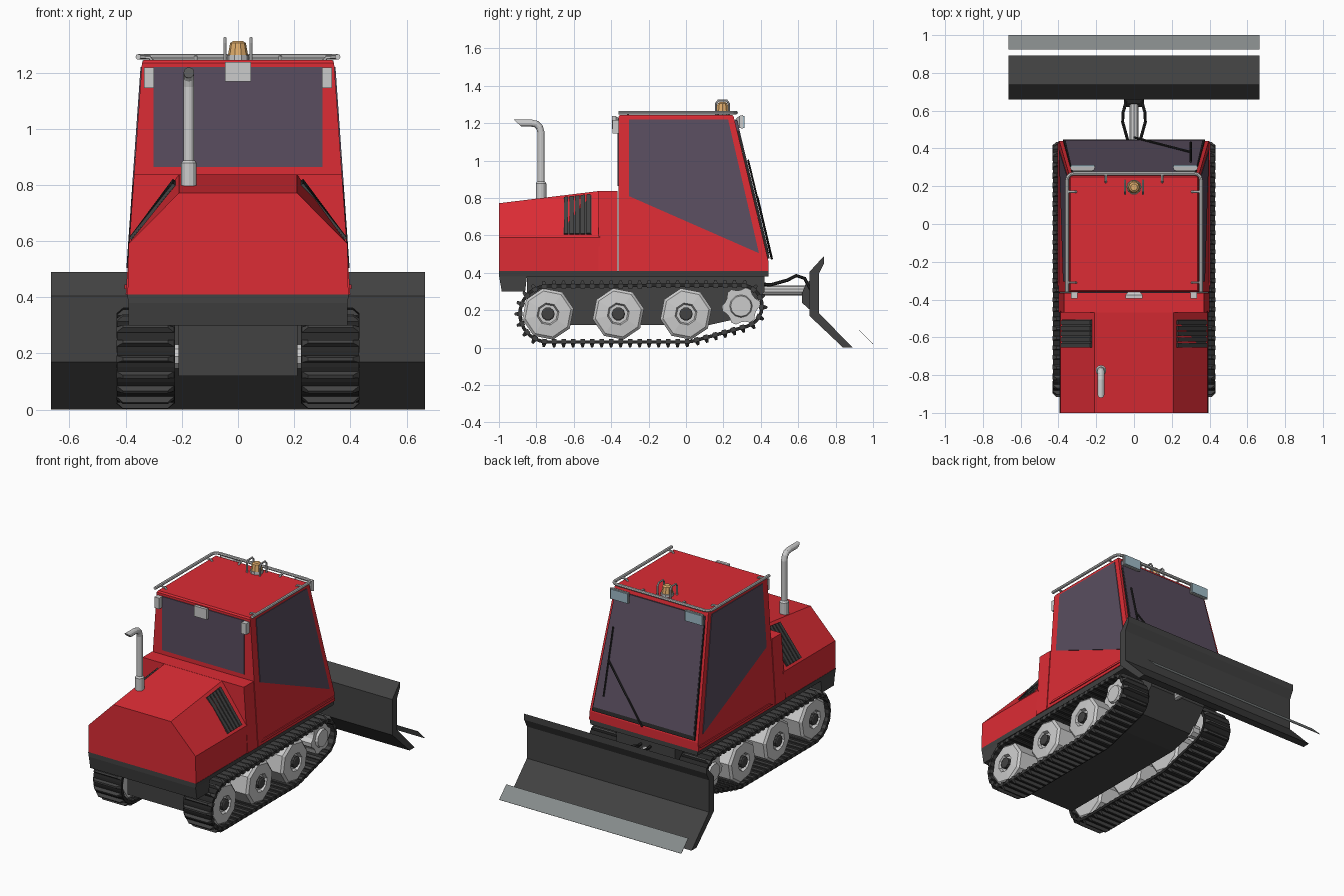
import bpy, bmesh
from math import pi, cos, sin
from mathutils import Vector as V

if "Cube" in bpy.data.objects:
    bpy.data.objects.remove(bpy.data.objects["Cube"])


def material(name, r, g, b):
    m = bpy.data.materials.new(name)
    m.diffuse_color = (r, g, b, 1)
    m.use_nodes = True
    m.node_tree.nodes["Principled BSDF"].inputs["Base Color"].default_value = m.diffuse_color
    return m


RED = material("red_paint", 0.72, 0.025, 0.035)
GLASS = material("tinted_glass", 0.10, 0.075, 0.115)
DARK = material("dark_steel", 0.055, 0.055, 0.055)
BLACK = material("rubber", 0.02, 0.02, 0.02)
STEEL = material("worn_steel", 0.24, 0.26, 0.26)
AMBER = material("amber", 0.75, 0.42, 0.15)
LENS = material("lens", 0.35, 0.5, 0.58)


def loft(name, solids, mat=None, closed=False):
    """Each solid is a list of equal-length point rings, skinned and capped."""
    bm = bmesh.new()
    for rings in solids:
        vs = [[bm.verts.new(p) for p in ring] for ring in rings]
        n = len(vs[0])
        pairs = list(zip(vs, vs[1:])) + ([(vs[-1], vs[0])] if closed else [])
        for a, b in pairs:
            for i in range(n):
                j = (i + 1) % n
                bm.faces.new((a[i], a[j], b[j], b[i]))
        if not closed:
            bm.faces.new(vs[0])
            bm.faces.new(vs[-1])
    bmesh.ops.recalc_face_normals(bm, faces=bm.faces)
    me = bpy.data.meshes.new(name)
    bm.to_mesh(me)
    bm.free()
    if mat:
        me.materials.append(mat)
    ob = bpy.data.objects.new(name, me)
    bpy.context.collection.objects.link(ob)
    return ob


def prism(pts, x0, x1):
    return [[(x, y, z) for y, z in pts] for x in (x0, x1)]


def level(z, x, y0, y1):
    return [(-x, y0, z), (x, y0, z), (x, y1, z), (-x, y1, z)]


def box(cx, cy, cz, sx, sy, sz):
    return [[(cx + a * sx / 2, cy + b * sy / 2, cz + c * sz / 2)
             for a, b in ((-1, -1), (1, -1), (1, 1), (-1, 1))] for c in (-1, 1)]


def slab(pts, off):
    return [[V(p) for p in pts], [V(p) + V(off) for p in pts]]


def lathe_x(profile, y, z, n, s=1, turn=0.0):
    return [[(s * x, y + r * cos(2 * pi * i / n + turn), z + r * sin(2 * pi * i / n + turn))
             for i in range(n)] for r, x in profile]


def lathe_z(profile, x, y, n):
    return [[(x + r * cos(2 * pi * i / n), y + r * sin(2 * pi * i / n), z)
             for i in range(n)] for r, z in profile]


def tube(pts, r, ref=(1, 0, 0), n=8):
    pts, rings = [V(p) for p in pts], []
    for i, p in enumerate(pts):
        t = (pts[min(i + 1, len(pts) - 1)] - pts[max(i - 1, 0)]).normalized()
        u = t.cross(V(ref)).normalized()
        w = t.cross(u)
        rings.append([p + r * (cos(2 * pi * k / n) * u + sin(2 * pi * k / n) * w) for k in range(n)])
    return rings


# Chassis: skirt, front crossbox and belly hull
loft("skirt", [[level(0.38, .39, -1, .44), level(0.41, .395, -1, .44)]], DARK)
loft("front_crossbox", [prism([(-1, .385), (-.985, .3), (-.86, .3), (-.85, .385)], -.39, .39)], DARK)
loft("belly_hull", [prism([(-.85, .385), (-.85, .12), (.12, .12), (.3, .16), (.42, .3), (.42, .385)], -.212, .212)], DARK)

# Engine hood with chamfered sides, and the bulkhead behind it
def hood_ring(y, top):
    return [(-.393, y, .41), (.393, y, .41), (.39, y, .59), (.21, y, top), (-.21, y, top), (-.39, y, .59)]

loft("engine_hood", [[hood_ring(-1, .772), hood_ring(-.46, .838)]], RED)
loft("bulkhead", [[level(.41, .40, -.468, -.366), level(.838, .37, -.468, -.366)]], RED)

# Louvred vents on the hood chamfers
for s, side in ((1, "right"), (-1, "left")):
    def chamfer(y, t):
        top = .772 + .066 * (y + 1) / .54
        return V((s * (.39 - .18 * t), y, .59 + (top - .59) * t))
    def vent(y0, y1, h):
        return slab([chamfer(y0, .06), chamfer(y1, .06), chamfer(y1, .93), chamfer(y0, .93)],
                    (s * .8 * h, 0, .6 * h))
    slats = [vent(-.655, -.505, .003)]
    slats += [vent(-.653 + i * .03, -.630 + i * .03, .012) for i in range(5)]
    loft("vent_" + side, slats, DARK)

# Cab shell
loft("cab", [[level(.41, .40, -.36, .44), level(.465, .396, -.36, .44), level(1.235, .342, -.36, .255),
              level(1.245, .335, -.353, .248)]], RED)

# Cab windows
for s, side in ((1, "right"), (-1, "left")):
    def wall(y, z):
        return (s * (.40 - (z - .41) * .0703), y, z)
    loft("side_window_" + side, [slab([wall(-.305, 1.22), wall(-.305, .81), wall(.39, .505), wall(.225, 1.22)],
                                      (s * .004, 0, 0))], GLASS)
    sill = [wall(-.33, .43), wall(.43, .43), wall(.43, .445), wall(-.30, .445)]
    loft("door_sill_" + side, [slab(sill, (s * .006, 0, 0))], RED)
loft("engine_side_window", [box(0, -.361, 1.042, .6, .008, .355)], GLASS)


def shield(x, z, d=0.0):
    return V((x, .255 + (1.235 - z) * .2403 + d, z + d * .24))

loft("windshield_seal", [slab([shield(-.375, .475), shield(.375, .475), shield(.33, 1.16), shield(-.33, 1.16)],
                              (0, .010, .0024))], BLACK)
loft("windshield", [slab([shield(-.365, .50), shield(.365, .50), shield(.325, 1.215), shield(-.325, 1.215)],
                         (0, .013, .003))], GLASS)
loft("wiper", [tube([shield(0, .47, .02), shield(.3, .80, .022)], .006, n=6),
               tube([shield(.3, .58, .02), shield(.3, 1.0, .02)], .006, (0, 1, 0), 6)], BLACK)

# Roof rail with standoffs
half = [(.355, -.36), (.355, .23), (.35, .25), (.338, .262), (.32, .267)]
path = [(x, y, 1.256) for x, y in half] + [(-x, y, 1.256) for x, y in reversed(half)]
rail = [tube(path, .010, (0, 0, 1))]
for s in (1, -1):
    for y in (.17, -.31):
        rail.append(tube([(s * .355, y, 1.256), (s * .315, y, 1.254), (s * .305, y, 1.24)], .007, (0, 1, 0), 6))
    rail.append(tube([(s * .15, .267, 1.256), (s * .15, .23, 1.254), (s * .15, .22, 1.24)], .007, n=6))
loft("roof_rail", rail)

# Work lights
lamps, lenses = [], []
for s in (1, -1):
    def lamp(y, hx, hz):
        return [(s * .272 + a * hx, y, 1.207 + b * hz) for a, b in ((-1, -1), (1, -1), (1, 1), (-1, 1))]
    lamps.append([lamp(.265, .025, .015), lamp(.285, .06, .032), lamp(.305, .068, .036)])
    lenses.append([lamp(.305, .062, .032), lamp(.312, .062, .032)])
    lamps.append(box(s * .317, -.377, 1.182, .035, .034, .072))
lamps.append([[(a * h, y, 1.203 + b * h * .75) for a, b in ((-1, -1), (1, -1), (1, 1), (-1, 1))]
              for y, h in ((-.358, .03), (-.375, .046), (-.395, .046))])
loft("work_lights", lamps)
loft("work_light_lenses", lenses, LENS)

# Beacon with guard hoops
loft("beacon", [lathe_z([(.036, 1.262), (.028, 1.305), (.018, 1.312)], 0, .195, 10)], AMBER)
loft("beacon_base", [lathe_z([(.04, 1.243), (.04, 1.263)], 0, .195, 10)])
hoop = [(-.035, 1.24), (-.035, 1.305), (-.022, 1.322), (.022, 1.322), (.035, 1.305), (.035, 1.24)]
loft("beacon_guard", [tube([(s * .047, .195 + y, z) for y, z in hoop], .006, n=6) for s in (1, -1)])

# Exhaust stack
loft("exhaust_muffler", [lathe_z([(.028, .77), (.028, .878), (.02, .888)], -.175, -.775, 12)])
stack = [(-.775, .88), (-.775, 1.15), (-.783, 1.178), (-.80, 1.195), (-.825, 1.2), (-.90, 1.2)]
pipe = tube([(-.175, y, z) for y, z in stack], .019, n=12)
pipe[-1] = [V((p.x, p.y - (p.z - 1.2) * 1.1, p.z)) for p in pipe[-1]]
loft("exhaust_pipe", [pipe])

# Track path: hull around the wheels, evenly resampled
WHEELS = (-.738, -.362, .0)
ring = sorted((cy + r * cos(k * pi / 24), cz + r * sin(k * pi / 24))
              for cy, cz, r in ((WHEELS[0], .18, .141), (WHEELS[2], .18, .141), (.294, .222, .104)) for k in range(48))


def half_hull(pts):
    h = []
    for p in pts:
        while len(h) > 1 and ((h[-1][0] - h[-2][0]) * (p[1] - h[-2][1])
                              - (h[-1][1] - h[-2][1]) * (p[0] - h[-2][0])) <= 0:
            h.pop()
        h.append(p)
    return h[:-1]

hull = [V(p) for p in half_hull(ring) + half_hull(ring[::-1])]
edges = list(zip(hull, hull[1:] + hull[:1]))
total, N = sum((b - a).length for a, b in edges), 56


def along(d):
    d %= total
    for a, b in edges:
        l = (b - a).length
        if d <= l:
            return a + (b - a) * (d / l)
        d -= l
    return hull[0]

# Tracks with grouser bars
for s, side in ((1, "right"), (-1, "left")):
    belt, lugs = [], []
    for i in range(N * 2):
        d = i * total / (N * 2)
        p, t = along(d), (along(d + .012) - along(d - .012)).normalized()
        n = V((t.y, -t.x))
        o = p + n * .018
        belt.append([(s * .225, *p), (s * .43, *p), (s * .43, *o), (s * .225, *o)])
        if i % 2 == 0:
            def bar(w, h, x0, x1):
                q = [p + n * h - t * w, p + n * h + t * w]
                return [(s * x0, *q[0]), (s * x1, *q[0]), (s * x1, *q[1]), (s * x0, *q[1])]
            lugs.append([bar(.012, -.006, .228, .432), bar(.012, .018, .228, .432), bar(.006, .037, .25, .41)])
    loft("track_belt_" + side, [belt], BLACK, closed=True)
    loft("track_bars_" + side, lugs, DARK)

    # Octagonal road wheels, hubs, axles and toothed sprocket
    dish = [(.125, .24), (.14, .255), (.14, .405), (.125, .418), (.06, .425), (.052, .405)]
    loft("road_wheels_" + side, [lathe_x(dish, y, .18, 8, s, .2) for y in WHEELS])
    loft("wheel_hubs_" + side, [lathe_x([(.036, .40), (.036, .425), (.028, .43)], y, .18, 10, s) for y in WHEELS], DARK)
    loft("axles_" + side, [lathe_x([(.045, .2), (.045, .25)], y, .19, 10, s) for y in WHEELS + (.294,)])
    cog = lathe_x([(1, .27), (1, .40)], 0, 0, 24, s)
    cog = [[(x, .294 + y * r, .222 + z * r) for (x, y, z), r in zip(c, (.102, .102, .086, .086) * 6)] for c in cog]
    loft("sprocket_" + side, [cog, lathe_x([(.065, .39), (.055, .415)], .294, .222, 12, s)])

# Dozer blade and the loose cutting edge
blade = [(.738, .49), (.66, .405), (.66, .17), (.84, 0), (.892, 0), (.71, .185), (.71, .395), (.738, .45)]
loft("dozer_blade", [prism(blade, -.665, .665)], DARK)
loft("cutting_edge", [prism([(.925, .095), (1.0, .022), (.998, .020), (.924, .093)], -.665, .665)], STEEL)

# Push arm, bracket and hydraulic hoses
loft("push_arm", [tube([(0, .36, .305), (0, .645, .305)], .026, n=10)])
loft("blade_bracket", [prism([(.62, .29), (.62, .24), (.665, .2), (.665, .36), (.64, .34)], -.05, .05)], DARK)
hoses = [tube([(s * .03, .34, .35), (s * .035, .45, .335), (s * .06, .54, .36), (s * .058, .59, .385),
               (s * .045, .635, .37), (s * .045, .665, .31)], .009, n=6) for s in (1, -1)]
loft("hydraulic_hoses", hoses, BLACK)
